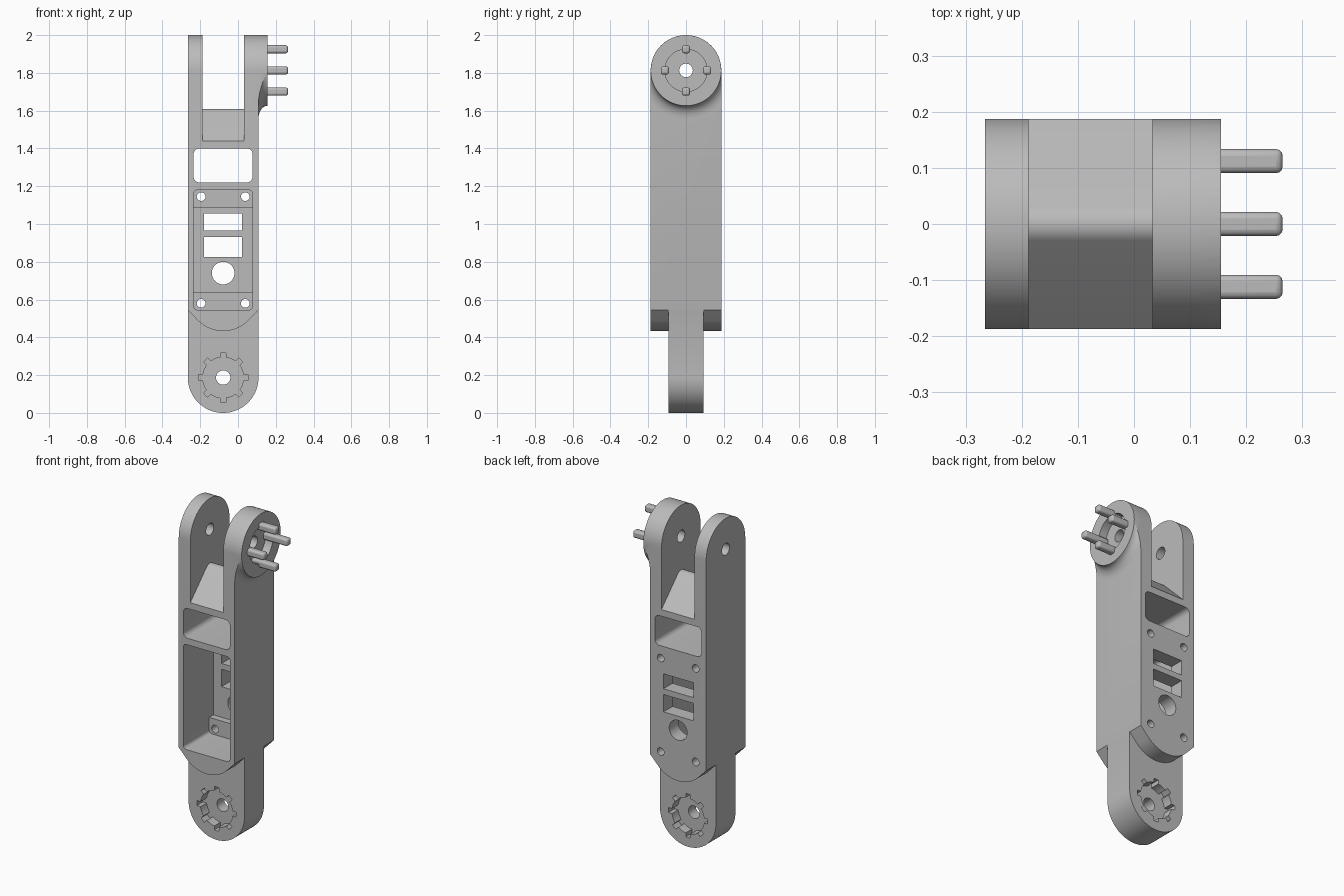
import bpy, bmesh
from math import sin, cos, pi, radians
from mathutils import Vector

if "Cube" in bpy.data.objects:
    bpy.data.objects.remove(bpy.data.objects["Cube"], do_unlink=True)

grey = bpy.data.materials.new("plain grey")
grey.use_nodes = True
COLOUR = (0.5, 0.5, 0.5, 1)
grey.diffuse_color = COLOUR
grey.node_tree.nodes["Principled BSDF"].inputs["Base Color"].default_value = COLOUR

CX = -0.0785            # centre line of the link
R = 0.187               # half width and end radius
LEFT, RIGHT = CX - R, CX + R
TOP, HUB = 2 - R, R     # heights of the two pivots
DISC = 0.155            # outer face of the pivot disc


def arc(u, v, r, start=0, end=360, n=48):
    """Points along an arc; a full circle leaves out the repeated point."""
    count = n if end - start == 360 else n + 1
    angles = [radians(start + (end - start) * i / n) for i in range(count)]
    return [(u + r * cos(a), v + r * sin(a)) for a in angles]


def rounded(u0, u1, v0, v1, r):
    return (arc(u1 - r, v1 - r, r, 0, 90, 6) + arc(u0 + r, v1 - r, r, 90, 180, 6)
            + arc(u0 + r, v0 + r, r, 180, 270, 6) + arc(u1 - r, v0 + r, r, 270, 359.9, 6))


def rect(u0, u1, v0, v1):
    return [(u0, v0), (u1, v0), (u1, v1), (u0, v1)]


def finish(name, bm):
    bmesh.ops.recalc_face_normals(bm, faces=bm.faces)
    mesh = bpy.data.meshes.new(name)
    bm.to_mesh(mesh)
    bm.free()
    mesh.materials.append(grey)
    obj = bpy.data.objects.new(name, mesh)
    bpy.context.collection.objects.link(obj)
    return obj


def prism(name, outline, axis, lo, hi):
    """Extrude an outline along x (outline is y, z) or along y (outline is x, z)."""
    bm = bmesh.new()
    place = (lambda u, v: (lo, u, v)) if axis == "x" else (lambda u, v: (u, lo, v))
    face = bm.faces.new([bm.verts.new(place(u, v)) for u, v in outline])
    new = bmesh.ops.extrude_face_region(bm, geom=[face])["geom"]
    step = Vector((hi - lo, 0, 0) if axis == "x" else (0, hi - lo, 0))
    bmesh.ops.translate(bm, vec=step, verts=[g for g in new if isinstance(g, bmesh.types.BMVert)])
    return finish(name, bm)


def combine(target, other, operation):
    mod = target.modifiers.new("combine", "BOOLEAN")
    mod.operation, mod.solver, mod.object = operation, "EXACT", other
    bpy.context.view_layer.objects.active = target
    bpy.ops.object.modifier_apply(modifier=mod.name)
    bpy.data.objects.remove(other, do_unlink=True)


def cut(outline, axis, lo, hi):
    combine(body, prism("cutter", outline, axis, lo, hi), "DIFFERENCE")


# Main body: rounded top seen from the side, pointed arc bottom seen from the front
body = prism("link_body", arc(0, TOP, R, 0, 180) + [(-R, 0.3), (R, 0.3)], "x", LEFT, RIGHT)
front = arc(CX, 0.62, R, 223.7 - 360 + 180 - 180, 316.3 - 360, 24)
front = [(LEFT - 0.2, 2.2), (LEFT - 0.2, 0.545), (LEFT, 0.545)] + front
front += [(RIGHT, 0.545), (RIGHT + 0.2, 0.545), (RIGHT + 0.2, 2.2)]
combine(body, prism("front_shape", front, "y", -0.3, 0.3), "INTERSECT")

# Lower tang with a rounded end
tang = [(RIGHT, 0.56), (LEFT, 0.56)] + arc(CX, HUB, R, 180, 360, 48)
combine(body, prism("tang", tang, "y", -0.093, 0.093), "UNION")

# Pivot disc with a flared foot, trimmed to the side shape
bm = bmesh.new()
flare = [(0.06, 0.27), (RIGHT, 0.255)]
flare += [(RIGHT + 0.047 * (1 - cos(t * pi / 12)), 0.254 - 0.067 * sin(t * pi / 12)) for t in range(1, 7)]
flare[-1] = (DISC, R)
rings = [[bm.verts.new((x, y, z)) for y, z in arc(0, TOP, r, n=64)] for x, r in flare]
for a, b in zip(rings, rings[1:]):
    for i in range(64):
        j = (i + 1) % 64
        bm.faces.new((a[i], a[j], b[j], b[i]))
bm.faces.new(rings[0])
bm.faces.new(rings[-1])
disc = finish("pivot_disc", bm)
side = arc(0, TOP, R, 0, 180) + [(-R, 1.4), (R, 1.4)]
combine(disc, prism("side_shape", side, "x", 0, 0.3), "INTERSECT")
combine(body, disc, "UNION")

# Fork gap with a ridged floor
ridge = [(-0.3, 1.327)] + arc(0, 1.568, 0.042, 135, 45, 8) + [(0.3, 1.327)]
cut(ridge + [(0.3, 2.2), (-0.3, 2.2)], "x", -0.188, 0.033)

# Through window, front pocket and the deeper bay between its two ledges
P0, P1 = -0.235, 0.077
cut(rounded(P0, P1, 1.22, 1.4, 0.03), "y", -0.3, 0.3)
cut(rounded(P0, P1, 0.545, 1.18, 0.02), "y", -0.3, 0.06)
cut(rect(P0, P1, 0.64, 1.085), "y", -0.3, 0.1)

# Openings in the back wall
for z0, z1 in ((0.965, 1.055), (0.825, 0.93)):
    cut(rect(-0.18, 0.02, z0, z1), "y", 0, 0.3)
cut(arc(CX, 0.74, 0.06), "y", 0, 0.3)
for x in (CX - 0.117, CX + 0.117):
    for z in (0.58, 1.145):
        cut(arc(x, z, 0.023, n=24), "y", 0, 0.3)

# Notched sockets on both sides of the hub, joined by a centre hole
socket = []
for k in range(8):
    a = k * 45
    socket += arc(CX, HUB, 0.132, a - 6.5, a + 6.5, 2) + arc(CX, HUB, 0.108, a + 8, a + 37, 5)
cut(socket, "y", -0.2, -0.035)
cut(socket, "y", 0.035, 0.2)
cut(arc(CX, HUB, 0.038, n=32), "y", -0.3, 0.3)

# Disc recess and the pivot hole through both arms
cut(arc(0, TOP, 0.112), "x", 0.105, 0.3)
cut(arc(0, TOP, 0.036, n=32), "x", -0.4, 0.3)

# Four coupling pegs with rounded ends
pegs = []
for k, name in enumerate(("back", "upper", "front", "lower")):
    y, z = 0.112 * cos(k * pi / 2), TOP + 0.112 * sin(k * pi / 2)
    h = 0.0215
    peg = prism(name + "_peg", rect(y - h, y + h, z - h, z + h), "x", 0.1, 0.265)
    bev = peg.modifiers.new("round", "BEVEL")
    bev.width, bev.segments = 0.012, 3
    pegs.append(peg)

# Smooth curved walls, keep corners crisp
bpy.ops.object.select_all(action="DESELECT")
for obj in [body] + pegs:
    obj.select_set(True)
bpy.context.view_layer.objects.active = body
bpy.ops.object.shade_smooth_by_angle(angle=radians(25))
